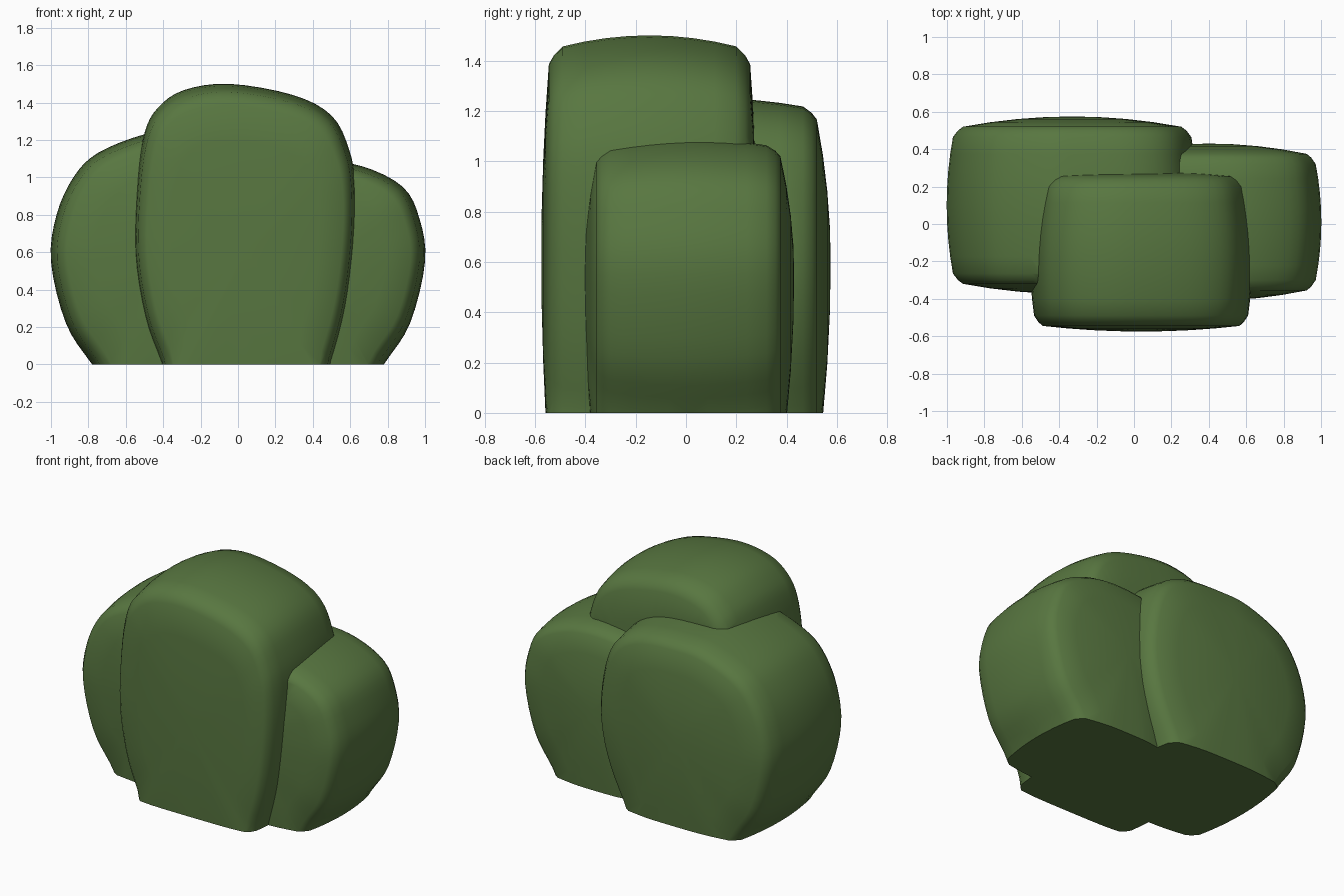
import bpy, bmesh, math
from mathutils import Vector

if "Cube" in bpy.data.objects:
    bpy.data.objects.remove(bpy.data.objects["Cube"])

green = bpy.data.materials.new("leaf green")
green.diffuse_color = (0.098, 0.184, 0.052, 1)
green.use_nodes = True
green.node_tree.nodes["Principled BSDF"].inputs["Base Color"].default_value = green.diffuse_color


def smooth_loop(pts, n=4):
    # closed Catmull-Rom curve through the outline points
    out, m = [], len(pts)
    P = [Vector(p) for p in pts]
    for i in range(m):
        a, b, c, d = P[i - 1], P[i], P[(i + 1) % m], P[(i + 2) % m]
        for k in range(n):
            t = k / n
            out.append(0.5 * (2 * b + (c - a) * t + (2 * a - 5 * b + 4 * c - d) * t * t
                              + (3 * b - a - 3 * c + d) * t ** 3))
    return out


def lobe(name, outline, centre, y0, y1, bulge, taper=0.0):
    # rounded pillow: outline in x/z, swept along y between bulged caps
    loop = smooth_loop(outline)
    cx, cz = centre
    e0, e1 = y0 + bulge, y1 - bulge          # cap rims
    rings = [(e0 - bulge * (1 - k * k), 0.87 * k) for k in (0.25, 0.5, 0.75)]
    rings += [(e0, 0.87), (e0 + 0.02, 0.91), (e0 + 0.055, 0.95)]
    s0, s1 = e0 + 0.055, e1 - 0.055
    for i in range(1, 8):
        u = i / 4 - 1
        rings.append(((s0 + s1) / 2 + u * (s1 - s0) / 2, 1 - 0.05 * u * u))
    rings += [(s1, 0.95), (e1 - 0.02, 0.91), (e1, 0.87)]
    rings += [(e1 + bulge * (1 - k * k), 0.87 * k) for k in (0.75, 0.5, 0.25)]
    bm = bmesh.new()
    grid = []
    for y, s in rings:
        sx = s * (1 - taper * (y - y0) / (y1 - y0))
        grid.append([bm.verts.new((cx + (p.x - cx) * sx, y, cz + (p.y - cz) * s)) for p in loop])
    n = len(loop)
    for a, b in zip(grid, grid[1:]):
        for i in range(n):
            j = (i + 1) % n
            bm.faces.new((a[i], a[j], b[j], b[i]))
    for y, ring in ((y0, grid[0]), (y1, grid[-1])):
        tip = bm.verts.new((cx, y, cz))
        for i in range(n):
            bm.faces.new((ring[i], ring[(i + 1) % n], tip))
    # flat base at z = 0
    geom = bm.verts[:] + bm.edges[:] + bm.faces[:]
    cut = bmesh.ops.bisect_plane(bm, geom=geom, plane_co=(0, 0, 0), plane_no=(0, 0, 1), clear_inner=True)
    edges = [g for g in cut["geom_cut"] if isinstance(g, bmesh.types.BMEdge)]
    bmesh.ops.contextual_create(bm, geom=edges)
    bmesh.ops.recalc_face_normals(bm, faces=bm.faces[:])
    me = bpy.data.meshes.new(name)
    bm.to_mesh(me)
    bm.free()
    me.materials.append(green)
    ob = bpy.data.objects.new(name, me)
    bpy.context.collection.objects.link(ob)
    bpy.ops.object.select_all(action='DESELECT')
    ob.select_set(True)
    bpy.context.view_layer.objects.active = ob
    bpy.ops.object.shade_smooth_by_angle(angle=math.radians(40))
    return ob


# tall front lobe
lobe("front_bush_lobe",
     [(0.51, 0), (0.59, 0.3), (0.635, 0.65), (0.64, 0.95), (0.605, 1.15), (0.51, 1.33),
      (0.3, 1.44), (-0.05, 1.5), (-0.3, 1.465), (-0.44, 1.37), (-0.51, 1.24), (-0.55, 1.0),
      (-0.565, 0.6), (-0.51, 0.25), (-0.42, 0), (-0.3, -0.3), (0.4, -0.3)],
     (0.04, 0.62), -0.575, 0.285, 0.03, 0.04)

# wide left lobe at the back
lobe("left_bush_lobe",
     [(-0.78, 0), (-0.92, 0.22), (-1, 0.55), (-0.97, 0.8), (-0.88, 1.0), (-0.75, 1.13),
      (-0.5, 1.23), (-0.3, 1.25), (0.0, 1.23), (0.2, 1.13), (0.3, 0.93), (0.34, 0.6),
      (0.29, 0.3), (0.16, 0), (-0.02, -0.3), (-0.55, -0.3)],
     (-0.33, 0.6), -0.375, 0.575, 0.055)

# low right lobe
lobe("right_bush_lobe",
     [(0.78, 0), (0.92, 0.22), (1, 0.55), (0.97, 0.78), (0.88, 0.95), (0.66, 1.06),
      (0.4, 1.09), (0.1, 1.04), (-0.08, 0.9), (-0.17, 0.6), (-0.12, 0.25), (0, 0),
      (0.18, -0.3), (0.58, -0.3)],
     (0.4, 0.55), -0.41, 0.43, 0.055)

# merge the lobes into one bush
bush = bpy.data.objects["front_bush_lobe"]
bpy.ops.object.select_all(action='DESELECT')
bush.select_set(True)
bpy.context.view_layer.objects.active = bush
for part in ("left_bush_lobe", "right_bush_lobe"):
    other = bpy.data.objects[part]
    mod = bush.modifiers.new("union", 'BOOLEAN')
    mod.operation, mod.solver, mod.object = 'UNION', 'EXACT', other
    bpy.ops.object.modifier_apply(modifier=mod.name)
    bpy.data.objects.remove(other)
bpy.ops.object.shade_smooth_by_angle(angle=math.radians(40))
bush.name = "bush"
